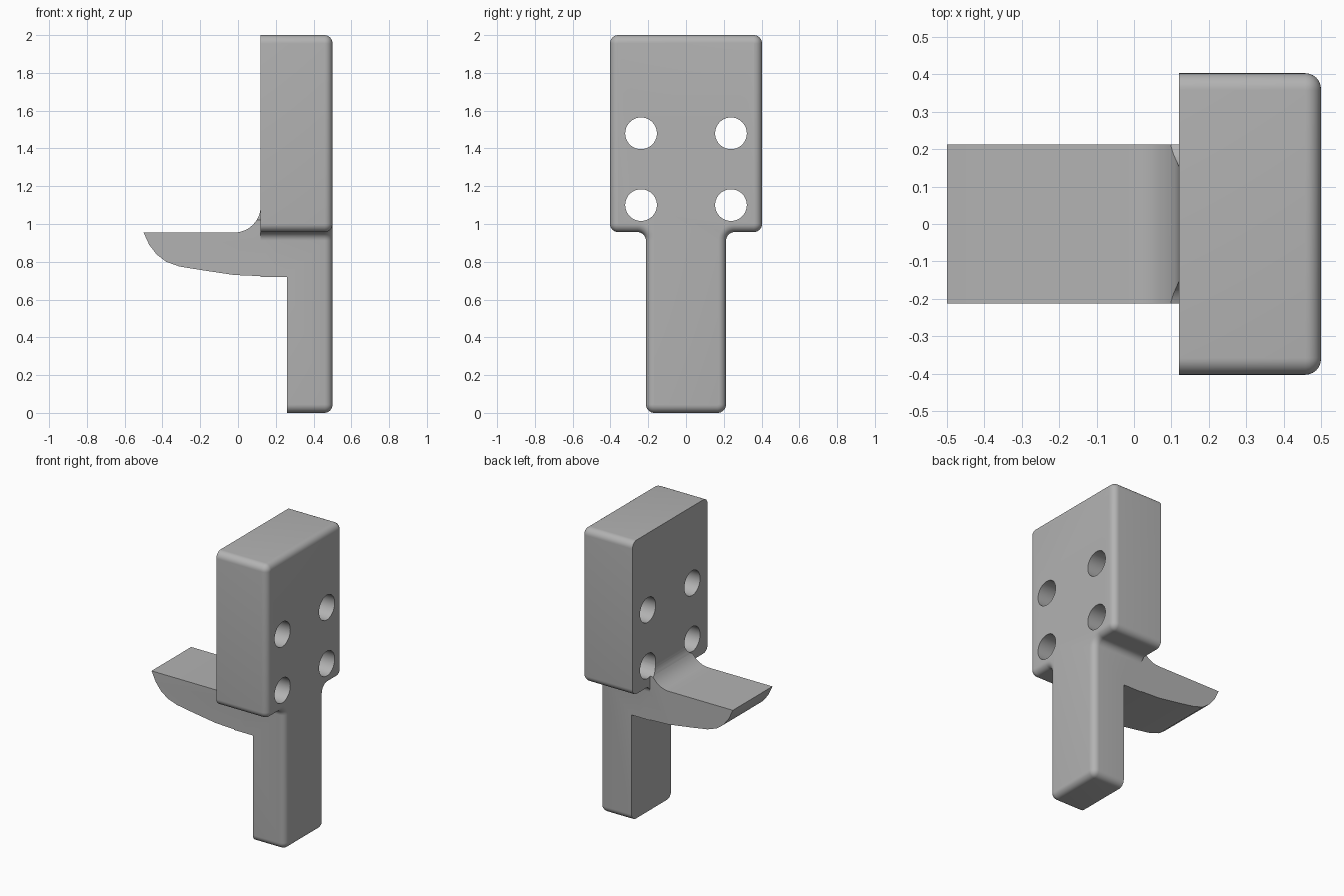
import bpy, bmesh
from math import cos, sin, pi, radians

if "Cube" in bpy.data.objects:
    bpy.data.objects.remove(bpy.data.objects["Cube"], do_unlink=True)

grey = bpy.data.materials.new("plain grey")
grey.use_nodes = True
colour = (0.45, 0.45, 0.45, 1)
grey.diffuse_color = colour
grey.node_tree.nodes["Principled BSDF"].inputs["Base Color"].default_value = colour

HEAD, STEM, TOP, STEP = 0.403, 0.212, 2.0, 0.957
BACK, FACE = 0.12, 0.5
ROUND = 0.045


def arc(cx, cy, r, start, end, steps=8):
    angles = [radians(start + (end - start) * i / steps) for i in range(steps + 1)]
    return [(cx + r * cos(a), cy + r * sin(a)) for a in angles]


def prism(name, points, depth, round_at=None):
    """Extrude a closed 3D outline by the vector depth, rounding the rim at x = round_at."""
    bm = bmesh.new()
    base = bm.faces.new([bm.verts.new(p) for p in points])
    new = bmesh.ops.extrude_face_region(bm, geom=[base])["geom"]
    bmesh.ops.translate(bm, vec=depth, verts=[v for v in new if isinstance(v, bmesh.types.BMVert)])
    bmesh.ops.recalc_face_normals(bm, faces=bm.faces)
    if round_at is not None:
        rim = [e for e in bm.edges if all(abs(v.co.x - round_at) < 1e-5 for v in e.verts)]
        bmesh.ops.bevel(bm, geom=rim, offset=0.042, segments=6, profile=0.5,
                        affect='EDGES', clamp_overlap=False)
    mesh = bpy.data.meshes.new(name)
    bm.to_mesh(mesh)
    bm.free()
    mesh.materials.append(grey)
    obj = bpy.data.objects.new(name, mesh)
    bpy.context.collection.objects.link(obj)
    return obj


def combine(target, other, operation):
    mod = target.modifiers.new(operation.title(), 'BOOLEAN')
    mod.object, mod.operation, mod.solver = other, operation, 'EXACT'
    bpy.ops.object.select_all(action='DESELECT')
    target.select_set(True)
    bpy.context.view_layer.objects.active = target
    bpy.ops.object.modifier_apply(modifier=mod.name)
    bpy.data.objects.remove(other, do_unlink=True)


# T-shaped plate: wide head over a narrow stem, with rounded corners
r = ROUND
half = (arc(STEM - r, r, r, -90, 0)
        + arc(STEM + r, STEP - r, r, 180, 90)
        + arc(HEAD - r, STEP + r, r, -90, 0)
        + arc(HEAD - r, TOP - r, r, 0, 90))
outline = half + [(-y, z) for y, z in reversed(half)]
bracket = prism("bracket", [(BACK, y, z) for y, z in outline], (FACE - BACK, 0, 0), FACE)

# Thin the stem below the shelf
slot = [(0, -0.6, -0.1), (0.26, -0.6, -0.1), (0.26, -0.6, 0.72), (0, -0.6, 0.72)]
combine(bracket, prism("stem_cutter", slot, (0, 1.2, 0)), 'DIFFERENCE')

# Shelf with a curved underside and a fillet rising to the head
underside = [(-0.5, 0.955), (-0.47, 0.89), (-0.43, 0.838), (-0.38, 0.8), (-0.31, 0.775),
             (-0.2, 0.757), (-0.02, 0.73), (0.1, 0.725), (0.2, 0.72)]
fillet = arc(-0.02, 1.095, 0.14, 0, -90, 12)
profile = underside + [(0.2, 1.095)] + fillet
shelf = prism("shelf", [(x, -STEM, z) for x, z in profile], (0, 2 * STEM, 0))
combine(bracket, shelf, 'UNION')

# Four bolt holes straight through
for y in (-0.238, 0.238):
    for z in (1.1, 1.48):
        ring = arc(y, z, 0.084, 0, 360, 40)[:-1]
        combine(bracket, prism("hole_cutter", [(-0.6, a, b) for a, b in ring], (1.4, 0, 0)), 'DIFFERENCE')

bpy.ops.object.shade_smooth_by_angle(angle=radians(30))
